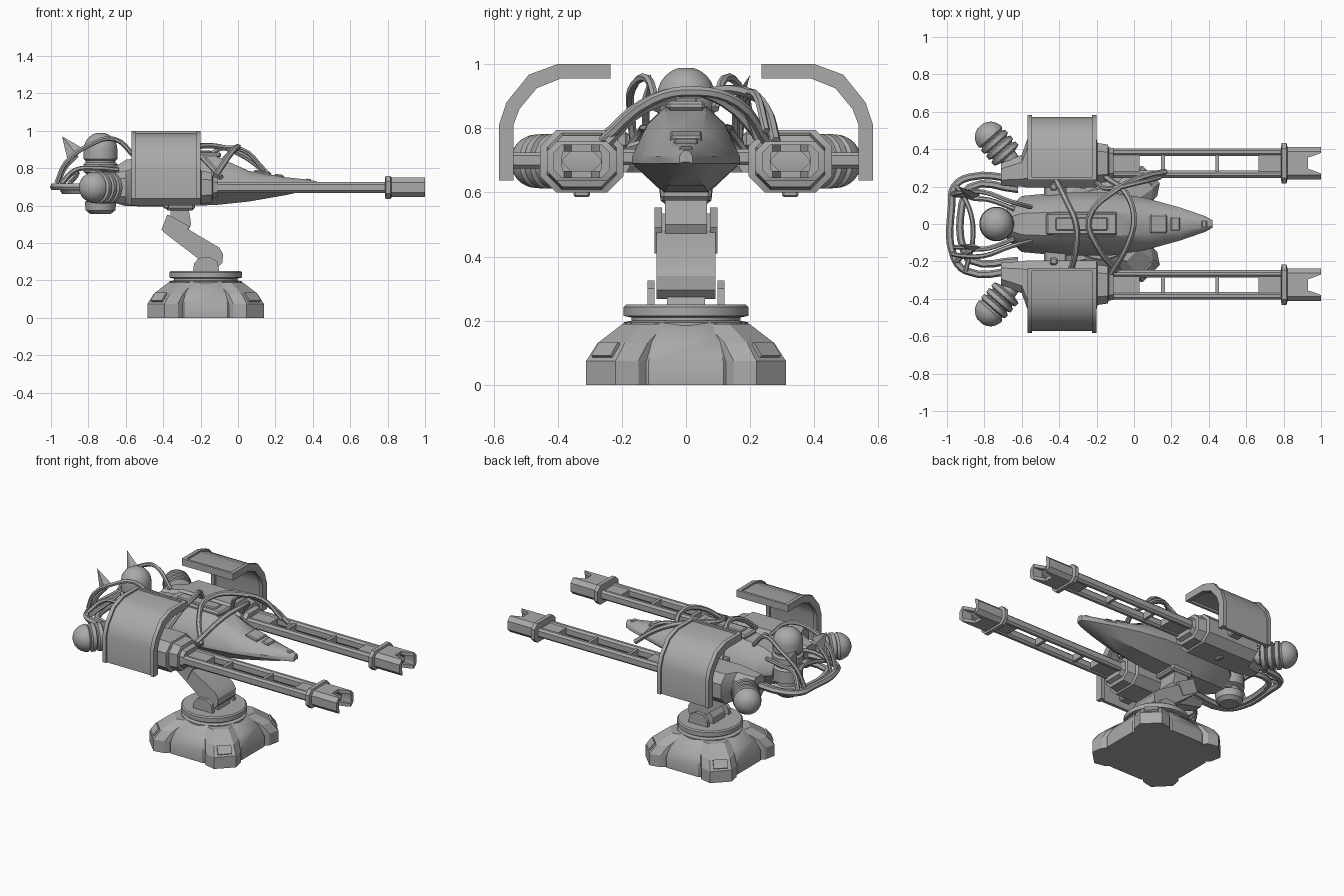
import bpy, bmesh, math
from mathutils import Vector, Matrix

cube = bpy.data.objects.get("Cube")
if cube:
    bpy.data.objects.remove(cube, do_unlink=True)

GREY = (0.4, 0.4, 0.4, 1)
mat = bpy.data.materials.new("gunmetal_grey")
mat.use_nodes = True
mat.diffuse_color = GREY
mat.node_tree.nodes["Principled BSDF"].inputs["Base Color"].default_value = GREY


def finish(name, bm, matrix=None, smooth=True):
    bmesh.ops.recalc_face_normals(bm, faces=bm.faces)
    me = bpy.data.meshes.new(name)
    bm.to_mesh(me)
    bm.free()
    if matrix:
        me.transform(matrix)
    return link(name, me, smooth)


def link(name, me, smooth=True):
    ob = bpy.data.objects.new(name, me)
    bpy.context.collection.objects.link(ob)
    me.materials.clear()
    me.materials.append(mat)
    if smooth:
        bpy.ops.object.select_all(action="DESELECT")
        ob.select_set(True)
        bpy.context.view_layer.objects.active = ob
        bpy.ops.object.shade_smooth_by_angle(angle=math.radians(32))
    return ob


def loft(name, rings, loop=False, matrix=None, smooth=True):
    """Skin a series of equal rings; cap the ends, or join last to first."""
    bm = bmesh.new()
    vs = [[bm.verts.new(p) for p in r] for r in rings]
    n = len(vs[0])
    pairs = list(zip(vs, vs[1:])) + ([(vs[-1], vs[0])] if loop else [])
    for a, b in pairs:
        for i in range(n):
            j = (i + 1) % n
            bm.faces.new((a[i], a[j], b[j], b[i]))
    if not loop:
        bm.faces.new(vs[0])
        bm.faces.new(vs[-1])
    return finish(name, bm, matrix, smooth)


def oct_x(x, cy, cz, hy, hz, c):
    """Chamfered rectangle facing along x."""
    pts = [(hy, hz - c), (hy - c, hz), (c - hy, hz), (-hy, hz - c),
           (-hy, c - hz), (c - hy, -hz), (hy - c, -hz), (hy, c - hz)]
    return [(x, cy + a, cz + b) for a, b in pts]


def box(name, centre, size, bevel=0.0, rot_y=0.0):
    bm = bmesh.new()
    bmesh.ops.create_cube(bm, size=1, matrix=Matrix.Diagonal((*size, 1)))
    if bevel:
        bmesh.ops.bevel(bm, geom=bm.edges[:], offset=bevel, segments=1, affect="EDGES")
    m = Matrix.Translation(centre) @ Matrix.Rotation(rot_y, 4, "Y")
    return finish(name, bm, m, False)


def lathe(name, profile, matrix, sides=24):
    """Turn (radius, height) pairs about local z."""
    turn = [math.tau * (i + 0.5) / sides for i in range(sides)]
    rings = [[(r * math.cos(a), r * math.sin(a), z) for a in turn] for r, z in profile]
    return loft(name, rings, matrix=matrix)


def side_plate(name, outline, y0, y1):
    """Extrude an x-z outline across y."""
    return loft(name, [[(x, y, z) for x, z in outline] for y in (y0, y1)])


def cable(name, pts, r=0.013):
    cu = bpy.data.curves.new(name, "CURVE")
    cu.dimensions = "3D"
    cu.bevel_depth, cu.bevel_resolution, cu.resolution_u = r, 1, 4
    cu.use_fill_caps = True
    sp = cu.splines.new("BEZIER")
    sp.bezier_points.add(len(pts) - 1)
    for bp, p in zip(sp.bezier_points, pts):
        bp.co = p
        bp.handle_left_type = bp.handle_right_type = "AUTO"
    tmp = bpy.data.objects.new(name + "_path", cu)
    bpy.context.collection.objects.link(tmp)
    bpy.context.view_layer.update()
    me = bpy.data.meshes.new_from_object(tmp.evaluated_get(bpy.context.evaluated_depsgraph_get()))
    bpy.data.objects.remove(tmp, do_unlink=True)
    link(name, me)


# Pedestal: octagonal core, four corner feet and a turntable collar
BX = -0.173
base_at = Matrix.Translation((BX, 0, 0))
core = [(0.305, 0), (0.305, 0.07), (0.27, 0.135), (0.205, 0.19), (0.18, 0.2)]
lathe("pedestal_core", core, base_at, 8)
for k in range(4):
    turn = base_at @ Matrix.Rotation(math.radians(45 + 90 * k), 4, "Z")
    foot = []
    for z, r, w in ((0, 0.375, 0.065), (0.075, 0.375, 0.065), (0.13, 0.33, 0.06), (0.19, 0.235, 0.045)):
        foot.append([(0.1, -w - 0.04, z), (r - 0.06, -w - 0.04, z), (r, -w, z),
                     (r, w, z), (r - 0.06, w + 0.04, z), (0.1, w + 0.04, z)])
    loft("pedestal_foot", foot, matrix=turn, smooth=False)
    slope = turn @ Matrix.Translation((0.352, 0, 0.108)) @ Matrix.Rotation(math.radians(51), 4, "Y")
    bm = bmesh.new()
    bmesh.ops.create_cube(bm, size=1, matrix=Matrix.Diagonal((0.055, 0.085, 0.016, 1)))
    finish("foot_panel", bm, slope, False)
collar = [(0.185, 0.175), (0.195, 0.18), (0.195, 0.195), (0.17, 0.2), (0.17, 0.21),
          (0.195, 0.215), (0.195, 0.243), (0.187, 0.25)]
lathe("turntable_collar", collar, base_at, 32)

# Folding arm
hinge = [(-0.24, 0.25), (-0.235, 0.29), (-0.21, 0.32), (-0.15, 0.325), (-0.11, 0.3), (-0.1, 0.25)]
for s in (-1, 1):
    side_plate("lower_hinge_cheek", hinge, s * 0.098, s * 0.12)
    side_plate("upper_hinge_cheek", [(-0.41, 0.47), (-0.377, 0.553), (-0.26, 0.49), (-0.3, 0.41)],
               s * 0.075, s * 0.098)
side_plate("lower_hinge_block", hinge, -0.06, 0.06)
side_plate("lower_arm", [(-0.4, 0.46), (-0.37, 0.535), (-0.1, 0.375), (-0.08, 0.34), (-0.083, 0.295),
                         (-0.11, 0.268), (-0.15, 0.268)], -0.092, 0.092)
side_plate("upper_arm", [(-0.36, 0.47), (-0.28, 0.44), (-0.25, 0.5), (-0.27, 0.62), (-0.36, 0.62)], -0.065, 0.065)
box("arm_mount", (-0.31, 0, 0.6), (0.16, 0.16, 0.05), 0.012)

# Hull: tapered sections from tail to nose
sections = [(-0.68, 0.08, 0.62, 0.79), (-0.6, 0.15, 0.597, 0.845), (-0.4, 0.168, 0.595, 0.87),
            (-0.12, 0.168, 0.603, 0.865), (0.06, 0.14, 0.622, 0.785), (0.25, 0.087, 0.655, 0.752),
            (0.38, 0.042, 0.683, 0.738), (0.42, 0.02, 0.695, 0.73)]
hull = []
for x, w, zb, zt in sections:
    half = [(0.4 * w, zb), (w, 0.69), (w, 0.712), (0.72 * w, 0.71 + (zt - 0.71) * 0.65), (0.38 * w, zt)]
    hull.append([(x, y, z) for y, z in half] + [(x, -y, z) for y, z in reversed(half)])
loft("hull", hull)
box("deck_hatch", (-0.28, 0, 0.87), (0.38, 0.12, 0.03), 0.01)
box("deck_hatch_lid", (-0.28, 0, 0.884), (0.28, 0.07, 0.02), 0.006)
box("nose_panel", (0.13, 0, 0.773), (0.09, 0.1, 0.022), 0.006, 0.19)
box("nose_step", (0.22, 0, 0.756), (0.05, 0.075, 0.022), 0.006, 0.15)
box("nose_cap", (0.375, 0, 0.733), (0.03, 0.04, 0.02), 0.005, 0.1)

# Ribbed canisters: one upright at the tail, one angled on each gun
upright = [(0.055, 0.555), (0.08, 0.575), (0.085, 0.62), (0.065, 0.63), (0.065, 0.65), (0.09, 0.66),
           (0.09, 0.74), (0.075, 0.75), (0.075, 0.77), (0.093, 0.78), (0.093, 0.82), (0.08, 0.83), (0.08, 0.84),
           (0.091, 0.85)]
dome = [math.radians(a) for a in range(0, 90, 15)]
upright += [(0.091 * math.cos(a), 0.9 + 0.091 * math.sin(a)) for a in dome]
lathe("tail_canister", upright, Matrix.Translation((-0.735, 0, 0)))
box("tail_mount", (-0.66, 0, 0.69), (0.12, 0.13, 0.12), 0.015)

ribbed = [(0.045, 0), (0.05, 0.045)]
for k in range(3):
    z = 0.05 + 0.042 * k
    ribbed += [(0.07, z), (0.086, z + 0.007), (0.086, z + 0.03), (0.07, z + 0.037)]
ribbed += [(0.084 * math.cos(a), 0.185 + 0.084 * math.sin(a)) for a in dome]

# Shield outline: outer arc as (y, z), thickness towards the inside
arc_out = [(0.583, 0.637), (0.583, 0.81), (0.56, 0.88), (0.49, 0.967), (0.4, 1.0), (0.235, 1.0)]
arc_in = [(0.538, 0.637), (0.538, 0.81), (0.519, 0.86), (0.465, 0.925), (0.39, 0.955), (0.235, 0.955)]
lean = [(o[0] * 0.75 + i[0] * 0.25, o[1] * 0.75 + i[1] * 0.25) for o, i in zip(arc_out, arc_in)]
lean_in = [(o[0] * 0.3 + i[0] * 0.7, o[1] * 0.3 + i[1] * 0.7) for o, i in zip(arc_out, arc_in)]

for s in (-1, 1):
    y, z = s * 0.325, 0.697
    # Gun housing
    loft("gun_housing", [oct_x(x, y + s * dy, z, hy, hz, c) for x, dy, hy, hz, c in (
        (-0.71, -0.06, 0.06, 0.07, 0.03), (-0.6, -0.04, 0.085, 0.09, 0.04), (-0.57, 0, 0.13, 0.097, 0.05),
        (-0.2, 0, 0.13, 0.097, 0.05), (-0.195, 0, 0.108, 0.088, 0.045), (-0.14, 0, 0.1, 0.08, 0.04),
        (-0.135, 0, 0.085, 0.06, 0.03), (-0.11, 0, 0.08, 0.05, 0.025))])
    box("housing_peg", (-0.385, y, 0.6), (0.03, 0.05, 0.03), 0.005)
    box("hull_link", (-0.42, s * 0.185, 0.71), (0.12, 0.09, 0.05), 0.01)
    box("link_lug", (-0.43, s * 0.2, 0.765), (0.04, 0.04, 0.05), 0.008)
    box("shield_bracket", (-0.385, s * 0.5, 0.7), (0.08, 0.11, 0.05), 0.01)

    # Slotted barrel
    for side in (-1, 1):
        loft("barrel_rail", [oct_x(x, y + side * 0.059, z, 0.02, 0.029, 0.012) for x in (-0.12, 0.8)])
    for x0, x1 in ((-0.12, 0.03), (0.145, 0.165), (0.435, 0.455), (0.665, 0.8)):
        box("barrel_bridge", ((x0 + x1) / 2, y, z), (x1 - x0, 0.09, 0.044))

    # Muzzle: flange, hollow sleeve and two prongs
    loft("muzzle_flange", [oct_x(x, y, z, hy, hz, 0.03) for x, hy, hz in (
        (0.785, 0.085, 0.045), (0.79, 0.108, 0.062), (0.815, 0.108, 0.062), (0.82, 0.09, 0.055))])
    loft("muzzle_sleeve", [oct_x(x, y, z, hy, hz, 0.025) for x, hy, hz in (
        (0.815, 0.088, 0.052), (0.93, 0.088, 0.052), (0.93, 0.06, 0.03), (0.83, 0.06, 0.03))], loop=True)
    for side in (-1, 1):
        prong = []
        for x, g in ((0.925, 0.03), (0.95, 0.036), (1.0, 0.055)):
            c_shape = [(g, 0.052), (0.063, 0.052), (0.088, 0.027), (0.088, -0.027), (0.063, -0.052), (g, -0.052),
                       (g, -0.03), (0.058, -0.03), (0.062, -0.015), (0.062, 0.015), (0.058, 0.03), (g, 0.03)]
            prong.append([(x, y + side * a, z + b) for a, b in c_shape])
        loft("muzzle_prong", prong)

    # Curved shield with end rims
    for name, x0, x1, a, b in (("shield_panel", -0.56, -0.21, lean, lean_in),
                               ("shield_rim", -0.57, -0.545, arc_out, arc_in),
                               ("shield_rim", -0.225, -0.2, arc_out, arc_in)):
        loft(name, [[(x, s * p, q) for p, q in a + b[::-1]] for x in (x0, x1)])
    box("shield_lip", (-0.385, s * 0.243, 0.9775), (0.35, 0.016, 0.045))

    # Angled canister
    aim = Vector((-0.66, s * 0.75, 0)).to_track_quat("Z", "Y").to_matrix().to_4x4()
    lathe("gun_canister", ribbed, Matrix.Translation((-0.645, s * 0.325, 0.697)) @ aim)

    # Tail ear blade
    tip = (-0.94, 0.2, 0.967) if s > 0 else (-0.94, -0.11, 0.97)
    root = Vector((-0.86, 0.155, 0.87)) if s > 0 else Vector((-0.86, -0.125, 0.87))
    bm = bmesh.new()
    base = [bm.verts.new(root + Vector(d)) for d in ((0.04, 0, 0.03), (0, 0.02, 0), (-0.05, 0, -0.03), (0, -0.02, 0))]
    top = bm.verts.new(tip)
    bm.faces.new(base)
    for i in range(4):
        bm.faces.new((base[i], base[(i + 1) % 4], top))
    finish("ear_blade", bm, None, False)
    cable("ear_stem", [root, (-0.93, root.y, 0.79), (-0.96, root.y, 0.71)], 0.012)

# Tail bumper pipes
for name, d, zz in (("tail_bumper_outer", 0, 0.7), ("tail_bumper_inner", 0.055, 0.68)):
    pts = [(-0.62, 0.24 - d), (-0.88, 0.25 - d), (-0.96 + d, 0.2 - d), (-0.975 + d, 0.1),
           (-0.965 + d, -0.17 + d / 2), (-0.9 + d / 2, -0.25 + d), (-0.62, -0.25 + d)]
    cable(name, [(x, yy, zz) for x, yy in pts], 0.02)

# Loose cables over the hull and around the tail
cable("hull_cable_front", [(0.17, 0.28, 0.76), (0.04, 0.25, 0.86), (-0.1, 0.18, 0.915), (-0.24, 0.03, 0.905),
                           (-0.19, -0.13, 0.86), (-0.09, -0.25, 0.75)], 0.016)
cable("hull_cable_middle", [(-0.15, 0.25, 0.76), (-0.04, 0.16, 0.88), (0.0, 0.03, 0.915), (-0.03, -0.1, 0.89),
                            (-0.12, -0.26, 0.76)], 0.016)
cable("hull_cable_rear", [(-0.42, 0.24, 0.76), (-0.36, 0.12, 0.88), (-0.31, 0, 0.915), (-0.31, -0.13, 0.88),
                          (-0.34, -0.26, 0.77)], 0.016)
cable("nose_cable", [(0.14, 0.25, 0.79), (0.02, 0.22, 0.9), (-0.14, 0.19, 0.88), (-0.2, 0.22, 0.77)])
for s in (-1, 1):
    cable("tail_cable", [(-0.97, s * 0.16, 0.72), (-0.92, s * 0.17, 0.83), (-0.8, s * 0.17, 0.92),
                         (-0.66, s * 0.12, 0.955), (-0.55, s * 0.09, 0.86)])
    cable("tail_loop", [(-0.95, s * 0.2, 0.71), (-0.87, s * 0.14, 0.79), (-0.78, s * 0.13, 0.8), (-0.64, s * 0.08, 0.79)])
cable("tail_cross_cable", [(-0.9, -0.25, 0.72), (-0.86, -0.06, 0.77), (-0.88, 0.08, 0.78), (-0.94, 0.19, 0.72)])
